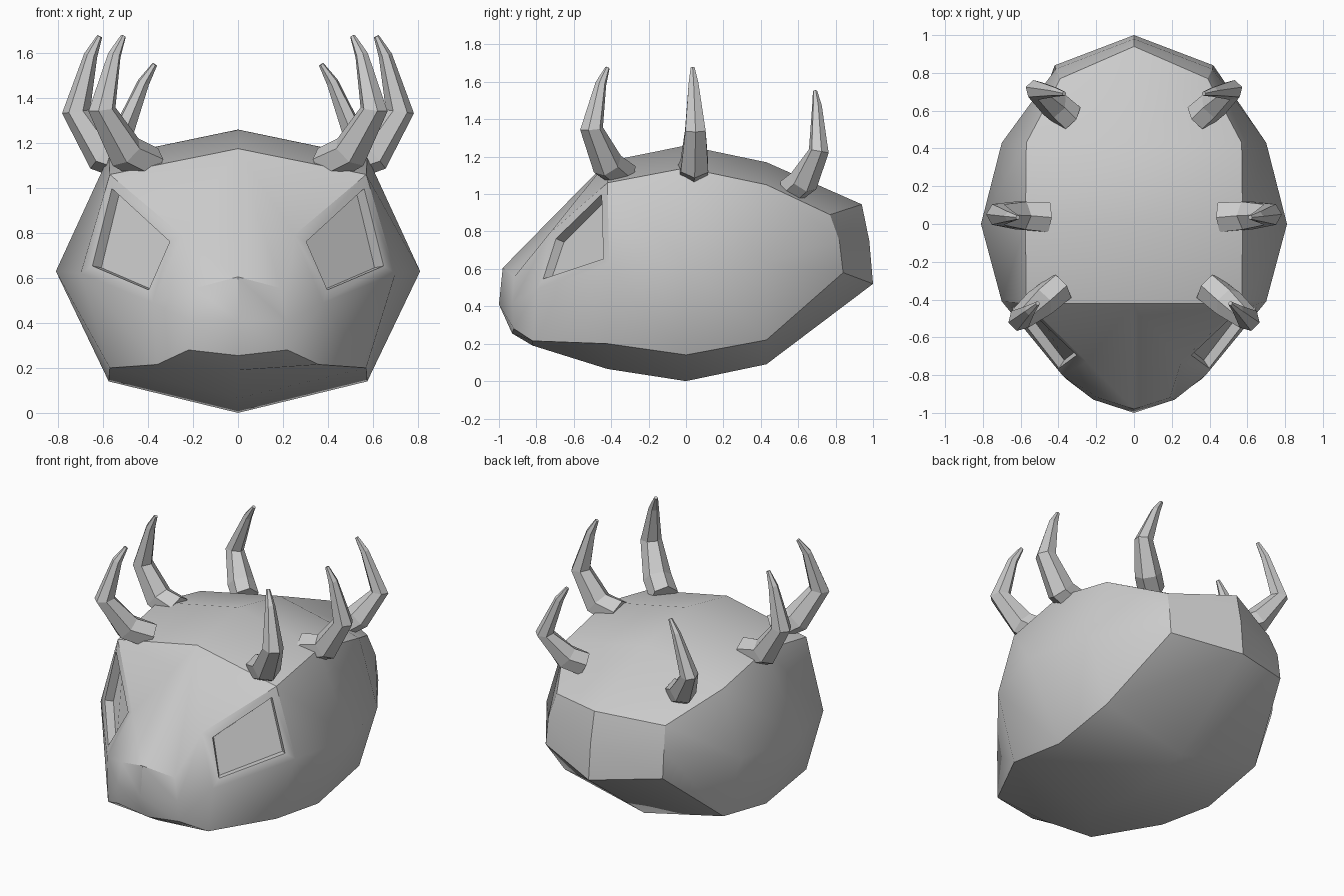
import bpy, bmesh, math
from mathutils import Vector

if "Cube" in bpy.data.objects:
    bpy.data.objects.remove(bpy.data.objects["Cube"])

# Half-section stations of the skull: top centre, top edge, side, bottom edge, bottom centre
STATIONS = {
    'f': [(0, -.42, 1.175), (.57, -.42, 1.06), (.70, -.41, .62), (.57, -.42, .20), (0, -.42, .065)],
    'm': [(0, 0, 1.26), (.575, 0, 1.14), (.81, 0, .63), (.575, 0, .14), (0, 0, 0)],
    'r': [(0, .43, 1.17), (.57, .43, 1.05), (.70, .43, .63), (.57, .43, .22), (0, .43, .09)],
    'b': [(0, .94, .945), (.39, .77, .89), (.415, .82, .75), (.42, .84, .58), (0, 1, .52)],
}
# Snout, brow, cheek and chin points
POINTS = {
    's0': (0, -.98, .605), 's1': (.19, -.92, .555), 'n0': (0, -1, .41), 'n1': (.215, -.93, .41),
    'l0': (0, -.93, .255), 'l1': (.22, -.92, .28), 'brow': (.25, -.73, .79),
    'cheek': (.38, -.80, .49), 'c1': (.36, -.82, .215), 'c0': (0, -.82, .19), 'back': (0, .98, .75),
}
for key, ring in STATIONS.items():
    for i, p in enumerate(ring):
        POINTS[key + str(i)] = p
EYE = 'brow f1 f2 cheek'
FACES = ['f0 f1 brow', 'f0 brow s1 s0', EYE, 'brow cheek n1 s1', 'cheek c1 l1 n1',
         's0 s1 n1 n0', 'n0 n1 l1 l0', 'cheek f2 f3 c1', 'l0 l1 c1 c0', 'c0 c1 f3 f4',
         'b0 b1 b2 back', 'b2 b3 b4 back']
for a, b in ('fm', 'mr', 'rb'):
    for i in range(4):
        FACES.append(f'{a}{i} {b}{i} {b}{i+1} {a}{i+1}')


def finish(name, bm):
    me = bpy.data.meshes.new(name)
    bm.to_mesh(me)
    bm.free()
    ob = bpy.data.objects.new(name, me)
    bpy.context.collection.objects.link(ob)
    return ob


# Head shell, both halves
bm = bmesh.new()
verts, eyes = {}, []
for s in (1, -1):
    for k, (x, y, z) in POINTS.items():
        if (k, s) not in verts:
            v = bm.verts.new((s * x, y, z))
            verts[k, s] = v
            if x == 0:
                verts[k, -s] = v
    for f in FACES:
        names = f.split()
        face = bm.faces.new([verts[n, s] for n in (names if s > 0 else names[::-1])])
        if f == EYE:
            eyes.append(face)
bmesh.ops.recalc_face_normals(bm, faces=bm.faces)

# Recessed eye sockets
bmesh.ops.inset_individual(bm, faces=eyes, thickness=.07)
sunk = bmesh.ops.inset_individual(bm, faces=eyes, thickness=.012, depth=-.05)

# Smooth sides and top, crisp ridges
side = {verts[k + '2', s] for k in 'fmrb' for s in (1, -1)}
for f in bm.faces:
    f.smooth = True
for e in bm.edges:
    along_side = all(v in side for v in e.verts) and max(v.co.y for v in e.verts) < .9
    e.smooth = along_side or e.calc_face_angle(0) < math.radians(32)
finish('head', bm)


# Curved horns: hexagonal rings swept along a short path of (x, y, z, radius)
def horn(name, path, s):
    bm = bmesh.new()
    pts = [Vector((s * p[0], p[1], p[2])) for p in path]
    rings = []
    for i, p in enumerate(pts):
        d = (pts[min(i + 1, len(pts) - 1)] - pts[max(i - 1, 0)]).normalized()
        u = d.cross(Vector((s * path[2][0], path[2][1] - path[0][1], 0)).cross(Vector((0, 0, 1)))).normalized()
        w = d.cross(u)
        rings.append([bm.verts.new(p + path[i][3] * (u * math.cos(a) + w * math.sin(a)))
                      for a in (math.tau * k / 6 for k in range(6))])
    for a, b in zip(rings, rings[1:]):
        for k in range(6):
            bm.faces.new((a[k], a[k - 1], b[k - 1], b[k]))
    bm.faces.new(rings[0])
    bm.faces.new(rings[-1])
    bmesh.ops.recalc_face_normals(bm, faces=bm.faces)
    finish(name, bm)


HORNS = {
    'front_horn': [(.39, -.335, 1.10, .085), (.50, -.42, 1.16, .085), (.605, -.505, 1.35, .063),
                   (.55, -.455, 1.59, .03), (.51, -.42, 1.675, .012)],
    'middle_horn': [(.46, .035, 1.11, .09), (.60, .045, 1.15, .085), (.72, .05, 1.34, .063),
                    (.655, .04, 1.59, .03), (.615, .035, 1.675, .012)],
    'rear_horn': [(.34, .565, 1.02, .08), (.42, .63, 1.07, .08), (.52, .71, 1.23, .055),
                  (.42, .70, 1.47, .027), (.37, .69, 1.55, .012)],
}
for name, path in HORNS.items():
    for s, tag in ((1, 'right'), (-1, 'left')):
        horn(f'{name}_{tag}', path, s)
